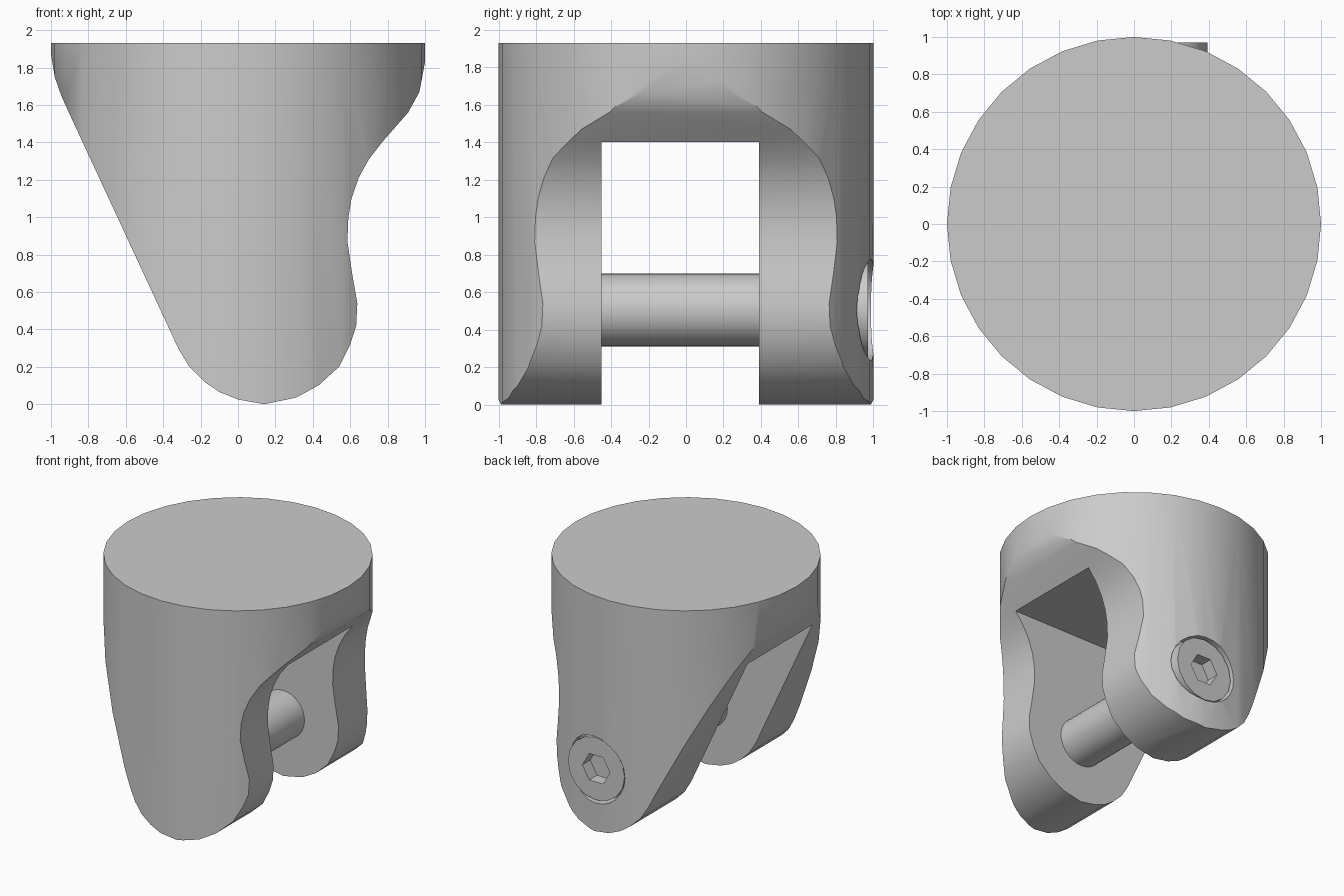
import bpy, bmesh, math
from mathutils import Matrix

cube = bpy.data.objects.get("Cube")
if cube:
    bpy.data.objects.remove(cube)

grey = bpy.data.materials.new("plain grey")
grey.use_nodes = True
COLOUR = (0.6, 0.6, 0.6, 1)
grey.diffuse_color = COLOUR
grey.node_tree.nodes["Principled BSDF"].inputs["Base Color"].default_value = COLOUR

PIN_X, PIN_Z = 0.135, 0.505


def finish(name, bm):
    bmesh.ops.recalc_face_normals(bm, faces=bm.faces)
    mesh = bpy.data.meshes.new(name)
    bm.to_mesh(mesh)
    bm.free()
    mesh.materials.append(grey)
    obj = bpy.data.objects.new(name, mesh)
    bpy.context.collection.objects.link(obj)
    return obj


def prism(name, points, y0, y1):
    """Extrude an x-z outline along y."""
    bm = bmesh.new()
    face = bm.faces.new([bm.verts.new((x, y0, z)) for x, z in points])
    ext = bmesh.ops.extrude_face_region(bm, geom=[face])
    verts = [v for v in ext["geom"] if isinstance(v, bmesh.types.BMVert)]
    bmesh.ops.translate(bm, verts=verts, vec=(0, y1 - y0, 0))
    return finish(name, bm)


def rod(name, radius, y0, y1, sides):
    """Cylinder on the pin axis."""
    turn = 2 * math.pi / sides
    outline = [(PIN_X + radius * math.cos(i * turn), PIN_Z + radius * math.sin(i * turn))
               for i in range(sides)]
    return prism(name, outline, y0, y1)


def combine(target, tool, operation):
    mod = target.modifiers.new("cut", 'BOOLEAN')
    mod.operation, mod.solver, mod.object = operation, 'EXACT', tool
    bpy.context.view_layer.objects.active = target
    bpy.ops.object.modifier_apply(modifier=mod.name)
    bpy.data.objects.remove(tool)


def smooth(obj, angle=32):
    bpy.ops.object.select_all(action='DESELECT')
    obj.select_set(True)
    bpy.context.view_layer.objects.active = obj
    bpy.ops.object.shade_smooth_by_angle(angle=math.radians(angle))


# Round body
bm = bmesh.new()
bmesh.ops.create_cone(bm, cap_ends=True, segments=32, radius1=1, radius2=1, depth=1.98,
                      matrix=Matrix.Translation((0, 0, 0.94)))
body = finish("clevis_body", bm)

# Side outline: straight slope, rounded foot, S-shaped relief
outline = [(-1.1, 1.93), (-1.1, 1.87), (-1, 1.87), (-0.98, 1.75), (-0.945, 1.65), (-0.9, 1.55),
           (-0.32, 0.3), (-0.26, 0.2), (-0.18, 0.12), (-0.1, 0.065), (0, 0.025), (0.14, 0),
           (0.31, 0.035), (0.43, 0.1), (0.54, 0.2), (0.6, 0.32), (0.632, 0.42), (0.638, 0.54),
           (0.61, 0.7), (0.585, 0.87), (0.59, 1), (0.607, 1.1), (0.645, 1.21), (0.7, 1.31),
           (0.77, 1.4), (0.91, 1.56), (0.97, 1.67), (1, 1.83), (1.1, 1.83), (1.1, 1.93)]
combine(body, prism("outline_tool", outline, -1.2, 1.2), 'INTERSECT')

# Fork slot and screw recess
slot = [(-1.3, -0.3), (1.3, -0.3), (1.3, 1.4), (-1.3, 1.4)]
combine(body, prism("slot_tool", slot, -0.45, 0.39), 'DIFFERENCE')
combine(body, rod("recess_tool", 0.272, 0.87, 1.2, 24), 'DIFFERENCE')
smooth(body)

# Pin and socket head
pin = rod("pin", 0.195, -0.6, 0.6, 32)
smooth(pin)
head = rod("screw_head", 0.257, 0.8, 0.97, 16)
combine(head, rod("socket_tool", 0.125, 0.87, 1.2, 6), 'DIFFERENCE')
smooth(head)
